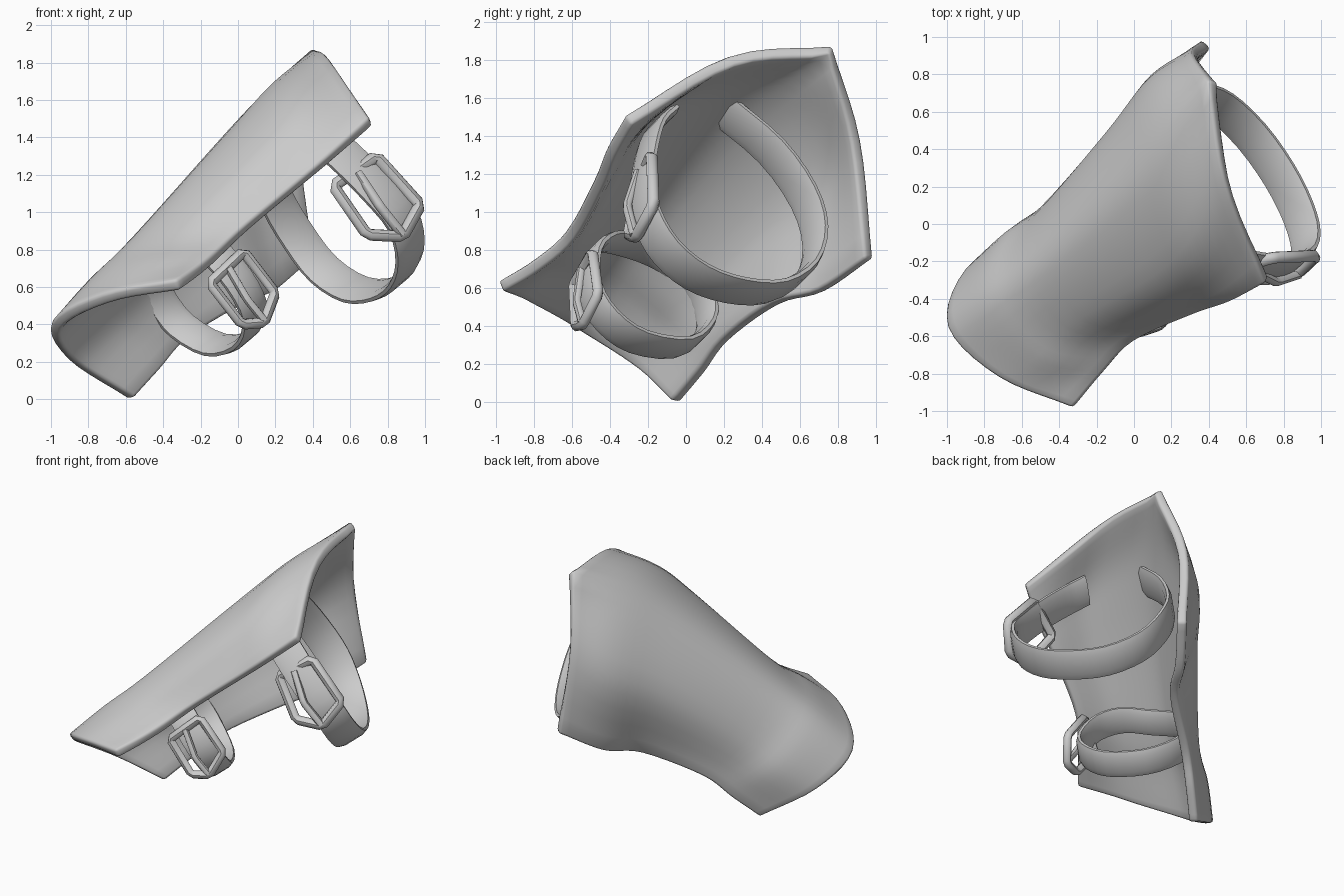
import bpy, bmesh
from mathutils import Vector as V

if "Cube" in bpy.data.objects:
    bpy.data.objects.remove(bpy.data.objects["Cube"])

grey = bpy.data.materials.new("plain grey")
grey.diffuse_color = (0.6, 0.6, 0.6, 1)
grey.use_nodes = True
grey.node_tree.nodes["Principled BSDF"].inputs["Base Color"].default_value = grey.diffuse_color
AXIS = V((0.645, 0.546, 0.54)).normalized()   # long direction of the guard


def spline(pts, n, cyclic=False):
    """Catmull-Rom samples through pts, n per span."""
    p = [V(q) for q in pts]
    if cyclic:
        p = [p[-1]] + p + [p[0], p[1]]
    else:
        p = [2 * p[0] - p[1]] + p + [2 * p[-1] - p[-2]]
    out = []
    for a, b, c, d in zip(p, p[1:], p[2:], p[3:]):
        for i in range(n):
            t = i / n
            out.append(0.5 * (2 * b + (c - a) * t + (2 * a - 5 * b + 4 * c - d) * t * t
                              + (3 * b - a - 3 * c + d) * t ** 3))
    if not cyclic:
        out.append(p[-2].copy())
    return out


def grid_object(name, rows, close_u=False, close_v=False):
    """Quad mesh from rows of points, smooth shaded with sharp edges kept."""
    bm = bmesh.new()
    vs = [[bm.verts.new(p) for p in r] for r in rows]
    nu, nv = len(rows), len(rows[0])
    for i in range(nu if close_u else nu - 1):
        for j in range(nv if close_v else nv - 1):
            a, b = vs[i], vs[(i + 1) % nu]
            k = (j + 1) % nv
            bm.faces.new((a[j], a[k], b[k], b[j]))
    if close_v and not close_u:
        bm.faces.new(vs[0])
        bm.faces.new(vs[-1])
    if close_v:
        bmesh.ops.recalc_face_normals(bm, faces=bm.faces)
    me = bpy.data.meshes.new(name)
    bm.to_mesh(me)
    bm.free()
    me.materials.append(grey)
    ob = bpy.data.objects.new(name, me)
    bpy.context.collection.objects.link(ob)
    bpy.ops.object.select_all(action='DESELECT')
    ob.select_set(True)
    bpy.context.view_layer.objects.active = ob
    bpy.ops.object.shade_smooth_by_angle(angle=0.8)
    return ob


# curved guard plate: cross-sections from the narrow end to the wide end
sections = [
    [(-.33, -.985, .64), (-.73, -.82, .56), (-1.0, -.55, .41), (-.91, -.25, .21), (-.59, -.03, 0)],
    [(-.17, -.80, .75), (-.53, -.72, .72), (-.80, -.41, .635), (-.73, -.09, .39), (-.45, .10, .155)],
    [(.0, -.63, .90), (-.36, -.55, .89), (-.57, -.25, .86), (-.53, .05, .58), (-.30, .23, .325)],
    [(.31, -.49, 1.155), (.10, -.28, 1.37), (-.06, .20, 1.43), (-.15, .49, 1.0), (.02, .49, .51)],
    [(.51, -.42, 1.33), (.30, -.08, 1.62), (.17, .48, 1.67), (.08, .78, 1.2), (.17, .73, .58)],
]
# wide rim has a sharp corner at its top
rim = spline([(.70, -.32, 1.51), (.485, .24, 1.825), (.40, .77, 1.875)], 5)[:-1] \
    + spline([(.40, .77, 1.875), (.31, .92, 1.38), (.36, .985, .755)], 5)
across = [spline(s, 5) for s in sections] + [rim]
along = [spline(col, 5) for col in zip(*across)]
plate = grid_object("guard_plate", along)
mid = plate.data.polygons[len(plate.data.polygons) // 2]
if mid.normal.dot(V((-.6, .1, .7))) < 0:
    plate.data.flip_normals()
solid = plate.modifiers.new("thickness", 'SOLIDIFY')
solid.thickness = 0.065
solid.offset = -1
bevel = plate.modifiers.new("soft_rim", 'BEVEL')
bevel.width = 0.018
bevel.segments = 2
bevel.limit_method = 'ANGLE'
bevel.angle_limit = 1.0


def strap(name, pts, width, cyclic):
    """Flat band whose width runs along the guard."""
    path = spline(pts, 3, cyclic)
    centre = sum(path, V()) / len(path)
    n, rows = len(path), []
    for i, p in enumerate(path):
        a = path[(i - 1) % n] if cyclic or i else p
        b = path[(i + 1) % n] if cyclic or i < n - 1 else p
        out = (b - a).cross(AXIS).normalized()
        if out.dot(p - centre) < 0:
            out = -out
        w, o = AXIS * width / 2, out * 0.024
        rows.append([p - w - o * .4, p - w + o * .4, p - w * .6 + o, p + w * .6 + o,
                     p + w + o * .4, p + w - o * .4, p + w * .6 - o, p - w * .6 - o])
    return grid_object(name, rows, cyclic, True)


def tube(name, pts, r, cyclic):
    """Eight-sided rod bent through the points, with softened corners."""
    p = [V(q) for q in pts]
    n, path = len(p), []
    for i, q in enumerate(p):
        if not cyclic and i in (0, n - 1):
            path.append(q)
            continue
        for other in (p[i - 1], p[(i + 1) % n]):
            path.append(q + (other - q).normalized() * r * .6)
    n, rows = len(path), []
    ref = (p[1] - p[0]).cross(p[2] - p[1]).normalized()   # normal of the bend plane
    for i, q in enumerate(path):
        a = path[(i - 1) % n] if cyclic or i else q
        b = path[(i + 1) % n] if cyclic or i < n - 1 else q
        t = (b - a).normalized()
        u = t.cross(ref).normalized()
        v = t.cross(u)
        rows.append([q + r * (u * x + v * y) for x, y in
                     ((1, 0), (.7, .7), (0, 1), (-.7, .7), (-1, 0), (-.7, -.7), (0, -1), (.7, -.7))])
    return grid_object(name, rows, cyclic, True)


# straps
strap("wide_strap", [(.33, -.10, 1.50), (.42, -.17, 1.43), (.57, -.21, 1.30), (.74, -.23, 1.13),
                     (.88, -.20, .96), (.92, -.10, .79), (.88, .06, .66), (.78, .26, .59),
                     (.63, .47, .585), (.46, .63, .69), (.32, .68, .87), (.20, .62, 1.08),
                     (.13, .45, 1.32), (.09, .19, 1.54)], 0.22, False)
strap("narrow_strap", [(-.25, -.42, .84), (-.10, -.50, .76), (.04, -.50, .58), (.09, -.41, .43),
                       (.03, -.25, .32), (-.12, -.02, .29), (-.30, .10, .39), (-.41, .10, .53),
                       (-.47, .01, .67), (-.48, -.14, .77), (-.40, -.31, .83)], 0.19, True)

# buckles: closed frame plus prong
tube("wide_buckle_frame", [(.51, -.25, 1.14), (.69, -.30, .88), (.88, -.26, .87),
                           (.975, -.17, 1.04), (.74, -.18, 1.30)], 0.033, True)
tube("wide_buckle_prong", [(.64, -.25, 1.21), (.76, -.31, 1.03), (.88, -.27, .88)], 0.026, False)
tube("narrow_buckle_frame", [(-.15, -.59, .62), (.02, -.58, .40), (.14, -.54, .41),
                             (.20, -.46, .57), (.03, -.49, .79)], 0.029, True)
tube("narrow_buckle_prong", [(-.05, -.55, .70), (.05, -.575, .53), (.14, -.545, .42)], 0.023, False)
